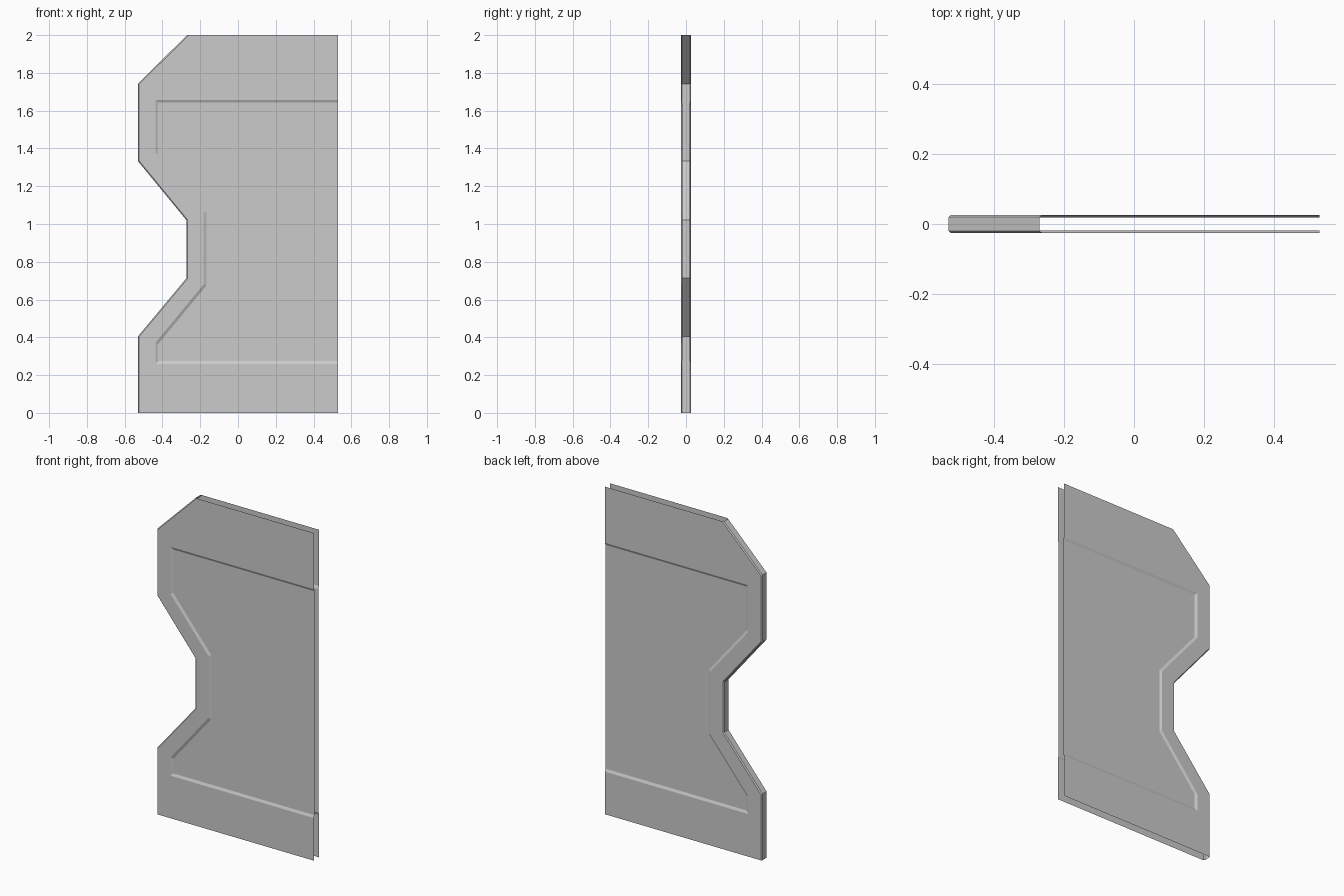
import bpy, bmesh
from mathutils import Vector

if "Cube" in bpy.data.objects:
    bpy.data.objects.remove(bpy.data.objects["Cube"])

# Half-depth of the panel, depth where the rim bevel starts, depth of the recess floor
FACE, RIM, FLOOR = 0.026, 0.020, 0.019

# Open outlines in (x, z), running top right -> left profile -> bottom right
OUTLINE = [(0.53, 2), (-0.27, 2), (-0.53, 1.742), (-0.53, 1.333), (-0.273, 1.02),
           (-0.273, 0.713), (-0.53, 0.405), (-0.53, 0), (0.53, 0)]
RECESS = [(0.53, 1.657), (-0.438, 1.657), (-0.438, 1.37), (-0.182, 1.06),
          (-0.182, 0.68), (-0.438, 0.37), (-0.438, 0.26), (0.53, 0.26)]


def inset(pts, dist):
    """Move each edge of an open outline inwards by its own distance (last = closing edge)."""
    p = [Vector(q) for q in pts]
    n = len(p)
    out = []
    for i in range(n):
        d0 = (p[i] - p[i - 1]).normalized()
        d1 = (p[(i + 1) % n] - p[i]).normalized()
        n0, n1 = Vector((-d0.y, d0.x)), Vector((-d1.y, d1.x))
        a, b = dist[i - 1], dist[i]
        det = n0.x * n1.y - n0.y * n1.x
        out.append(p[i] + Vector(((a * n1.y - b * n0.y) / det,
                                  (n0.x * b - n1.x * a) / det)))
    return out


bm = bmesh.new()


def row(pts, y):
    return [bm.verts.new((q[0], y, q[1])) for q in pts]


def face(verts, side):
    bm.faces.new(verts if side < 0 else verts[::-1])


def strip(a, b, side):
    for i in range(len(a) - 1):
        face([a[i], a[i + 1], b[i + 1], b[i]], side)


# Only the left profile is bevelled; top, bottom and right stay open
bevelled = inset(OUTLINE, [0] + [0.006] * 6 + [0, 0])
floor_pts = inset(RECESS, [0.015] * 7 + [0])

rims = []
for side in (-1, 1):
    rim = row(OUTLINE[1:-1], side * RIM)
    edge = row(bevelled, side * FACE)
    lip = row(RECESS, side * FACE)
    floor = row(floor_pts, side * FLOOR)
    strip(rim, edge[1:-1], side)      # bevel
    face(edge + lip[::-1], side)      # raised border
    strip(lip, floor, side)           # recess slope
    face(floor, side)                 # recess floor
    rims.append(rim)

# Narrow wall joining front and back sheets along the left profile
strip(rims[1], rims[0], -1)

mesh = bpy.data.meshes.new("door_panel")
bm.to_mesh(mesh)
bm.free()
panel = bpy.data.objects.new("door_panel", mesh)
bpy.context.collection.objects.link(panel)
